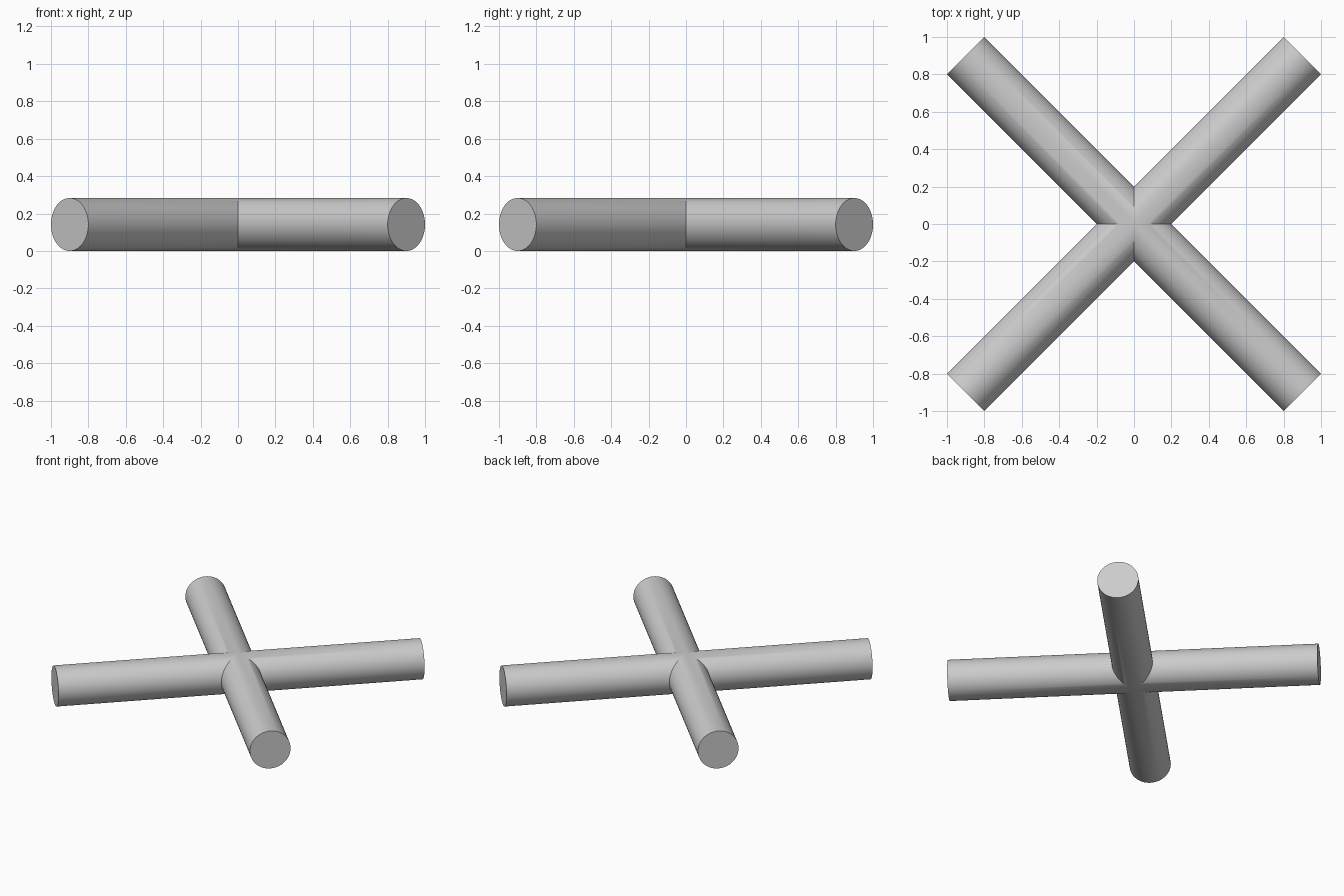
import bpy, bmesh
from math import sin, cos, pi, radians
from mathutils import Matrix, Vector

if "Cube" in bpy.data.objects:
    bpy.data.objects.remove(bpy.data.objects["Cube"])

SEG = 64                 # sides of each round bar
R = 0.1 * 2 ** 0.5       # bar radius
REACH = 0.9 * 2 ** 0.5   # centre to bar end


def add_arm(bm, angle):
    """Round arm whose inner end is mitred to meet its neighbours."""
    turn = Matrix.Rotation(angle, 4, 'Z')
    inner, outer = [], []
    for i in range(SEG):
        t = 2 * pi * i / SEG
        v, z = R * cos(t), R + R * sin(t)
        inner.append(bm.verts.new(turn @ Vector((abs(v), v, z))))
        outer.append(bm.verts.new(turn @ Vector((REACH, v, z))))
    for i in range(SEG):
        j = (i + 1) % SEG
        bm.faces.new((inner[i], outer[i], outer[j], inner[j]))
    bm.faces.new(outer)


# Two equal round bars crossing at right angles, joined as one skin
bm = bmesh.new()
for k in range(4):
    add_arm(bm, radians(45 + 90 * k))
bmesh.ops.remove_doubles(bm, verts=bm.verts, dist=1e-5)
bmesh.ops.recalc_face_normals(bm, faces=bm.faces)

mesh = bpy.data.meshes.new("crossed_bars")
bm.to_mesh(mesh)
bm.free()
bars = bpy.data.objects.new("crossed_bars", mesh)
bpy.context.collection.objects.link(bars)

# Smooth sides, sharp end caps and joint lines
bpy.context.view_layer.objects.active = bars
bars.select_set(True)
bpy.ops.object.shade_smooth_by_angle(angle=radians(30))
